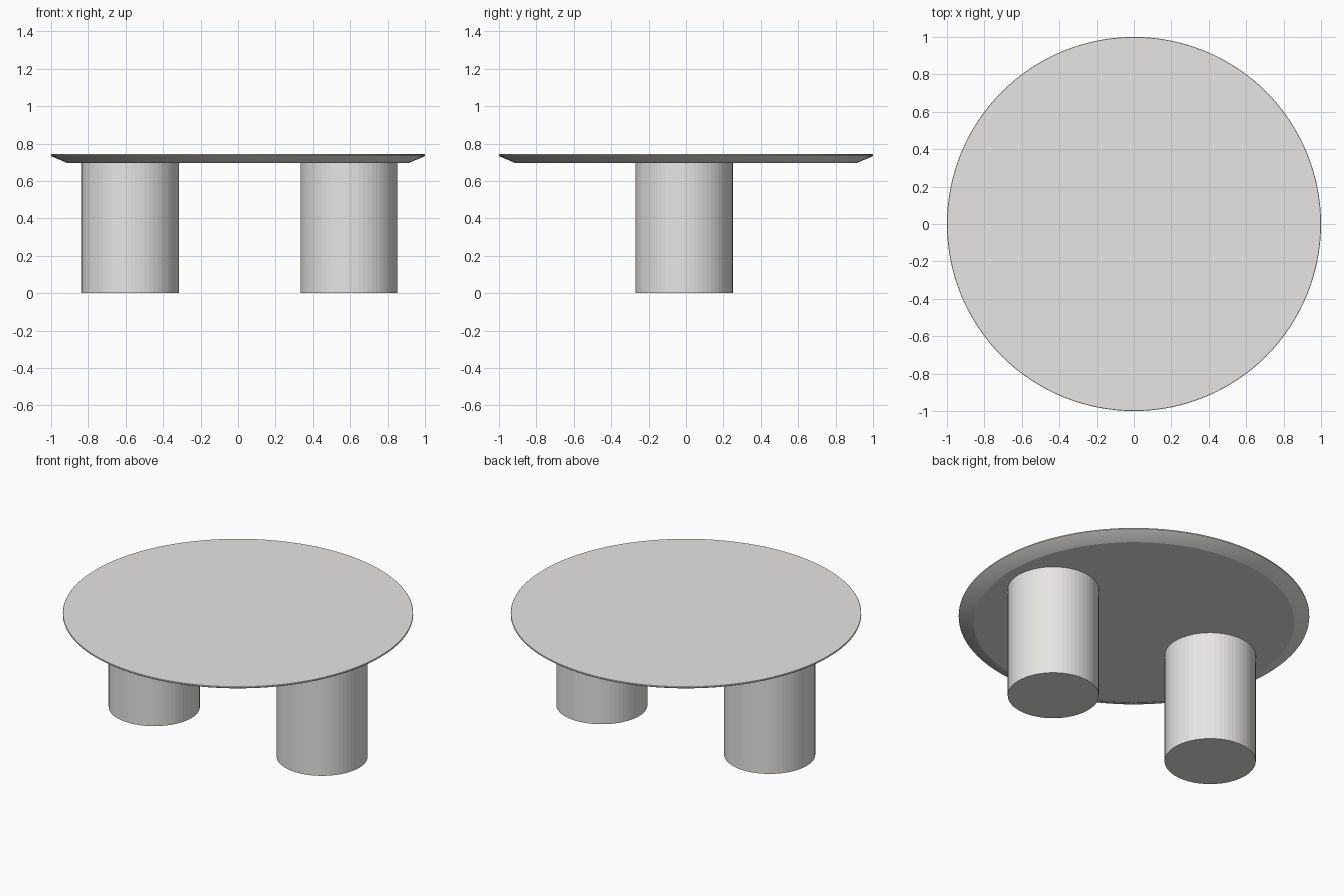
import bpy, math

if "Cube" in bpy.data.objects:
    bpy.data.objects.remove(bpy.data.objects["Cube"])


def material(name, color):
    m = bpy.data.materials.new(name)
    m.diffuse_color = (*color, 1)
    m.use_nodes = True
    m.node_tree.nodes["Principled BSDF"].inputs["Base Color"].default_value = m.diffuse_color
    return m


stone = material("warm light grey", (0.80, 0.79, 0.77))


def lathe(name, profile, sides, center):
    """Closed solid of revolution from (radius, z) rings, bottom to top."""
    verts = [(r * math.cos(2 * math.pi * i / sides), r * math.sin(2 * math.pi * i / sides), z)
             for r, z in profile for i in range(sides)]
    faces = [tuple(reversed(range(sides)))]
    for k in range(len(profile) - 1):
        a, b = k * sides, (k + 1) * sides
        for i in range(sides):
            j = (i + 1) % sides
            faces.append((a + i, a + j, b + j, b + i))
    faces.append(tuple(range(len(verts) - sides, len(verts))))
    mesh = bpy.data.meshes.new(name)
    mesh.from_pydata(verts, [], faces)
    mesh.materials.append(stone)
    obj = bpy.data.objects.new(name, mesh)
    obj.location = center
    bpy.context.collection.objects.link(obj)
    return obj


# Round top with a wide under-bevel and a thin vertical rim
top = lathe("table_top", [(0.915, 0.697), (0.995, 0.731), (1.0, 0.735), (1.0, 0.741), (0.998, 0.743)],
            128, (0, 0, 0))
top.data.shade_smooth()
top.data.set_sharp_from_angle(angle=math.radians(20))

# Two drum legs, slightly off centre
for name, x in (("left_leg", -0.576), ("right_leg", 0.593)):
    lathe(name, [(0.26, 0), (0.26, 0.698)], 64, (x, -0.01, 0))
